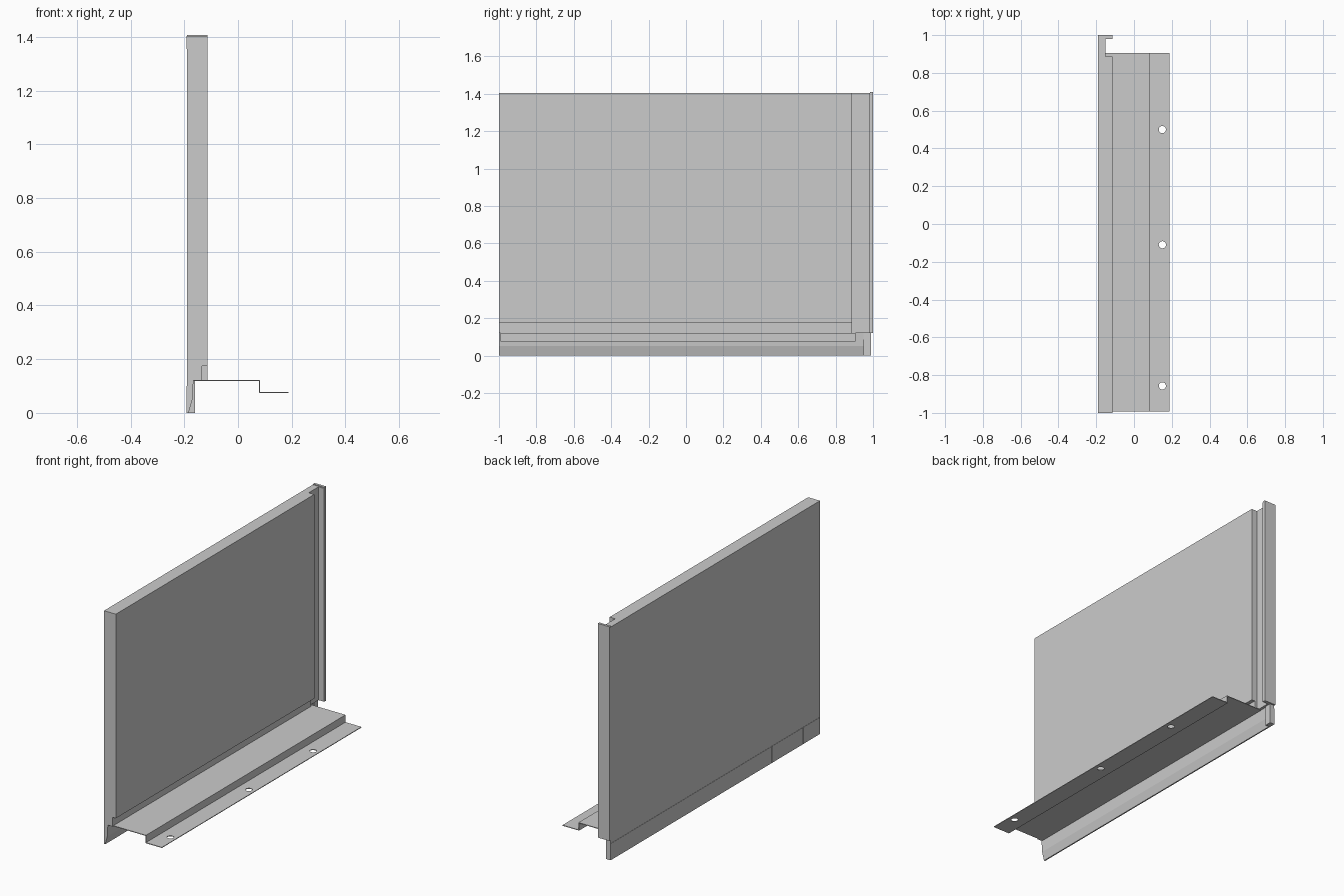
import bpy, bmesh
from mathutils import Vector

if "Cube" in bpy.data.objects:
    bpy.data.objects.remove(bpy.data.objects["Cube"])


def extrude(name, pts, axis, lo, hi):
    """Closed outline pushed along y (x,z points) or z (x,y points)."""
    bm = bmesh.new()
    place = (lambda a, b: (a, lo, b)) if axis == 'y' else (lambda a, b: (a, b, lo))
    face = bm.faces.new([bm.verts.new(place(a, b)) for a, b in pts])
    new = bmesh.ops.extrude_face_region(bm, geom=[face])['geom']
    step = Vector((0, hi - lo, 0)) if axis == 'y' else Vector((0, 0, hi - lo))
    bmesh.ops.translate(bm, vec=step, verts=[v for v in new if isinstance(v, bmesh.types.BMVert)])
    bmesh.ops.recalc_face_normals(bm, faces=bm.faces)
    me = bpy.data.meshes.new(name)
    bm.to_mesh(me)
    bm.free()
    ob = bpy.data.objects.new(name, me)
    bpy.context.collection.objects.link(ob)
    return ob


def box(name, x0, x1, y0, y1, z0, z1):
    return extrude(name, [(x0, y0), (x1, y0), (x1, y1), (x0, y1)], 'z', z0, z1)


BACK, FACE, TOP, SILL = -0.19, -0.113, 1.403, 0.12

# Panel with a stepped-in bottom edge
extrude("panel", [(BACK, SILL), (-0.135, SILL), (-0.135, 0.175), (FACE, 0.175),
                  (FACE, TOP), (BACK, TOP)], 'y', -1, 0.887)

# Side channel: thin web with a returned lip
extrude("side_channel", [(BACK, 0.887), (-0.15, 0.887), (-0.15, 0.98), (FACE, 0.98),
                         (FACE, 0.997), (BACK, 0.997)], 'z', SILL, TOP)
box("side_cover", BACK, FACE, 0.985, 1.0, SILL, 1.408)

# Bottom skirt with a slanted hem, and its closed end
extrude("skirt", [(BACK, 0), (-0.184, 0), (-0.17, 0.05), (-0.166, SILL), (BACK, SILL)],
        'y', -1, 0.95)
box("skirt_end", BACK, -0.16, 0.95, 0.99, 0, SILL)

# Stepped mounting flange
t = 0.004
flange = extrude("mounting_flange",
                 [(-0.166, SILL + t / 2), (0.082, SILL + t / 2), (0.082, 0.078), (0.188, 0.078),
                  (0.188, 0.074), (0.082 - t, 0.074), (0.082 - t, SILL - t / 2),
                  (-0.166, SILL - t / 2)], 'y', -0.992, 0.905)

# Bolt holes in the flange
for y in (0.5, -0.11, -0.857):
    bpy.ops.mesh.primitive_cylinder_add(vertices=24, radius=0.019, depth=0.05,
                                        location=(0.15, y, 0.076))
    cutter = bpy.context.object
    cutter.name = "hole_cutter"
    cutter.hide_render = True
    cutter.display_type = 'WIRE'
    mod = flange.modifiers.new("hole", 'BOOLEAN')
    mod.operation = 'DIFFERENCE'
    mod.solver = 'EXACT'
    mod.object = cutter

# Shallow seam plates on the back: top trim and skirt joints
s = 0.0015
box("top_trim", BACK - s, BACK, -1, 1, 1.355, TOP)
for y0, y1 in ((-1, -0.842), (-0.838, -0.542), (-0.538, 0.99)):
    box("skirt_cover", BACK - s, BACK, y0, y1, 0, 0.1)
